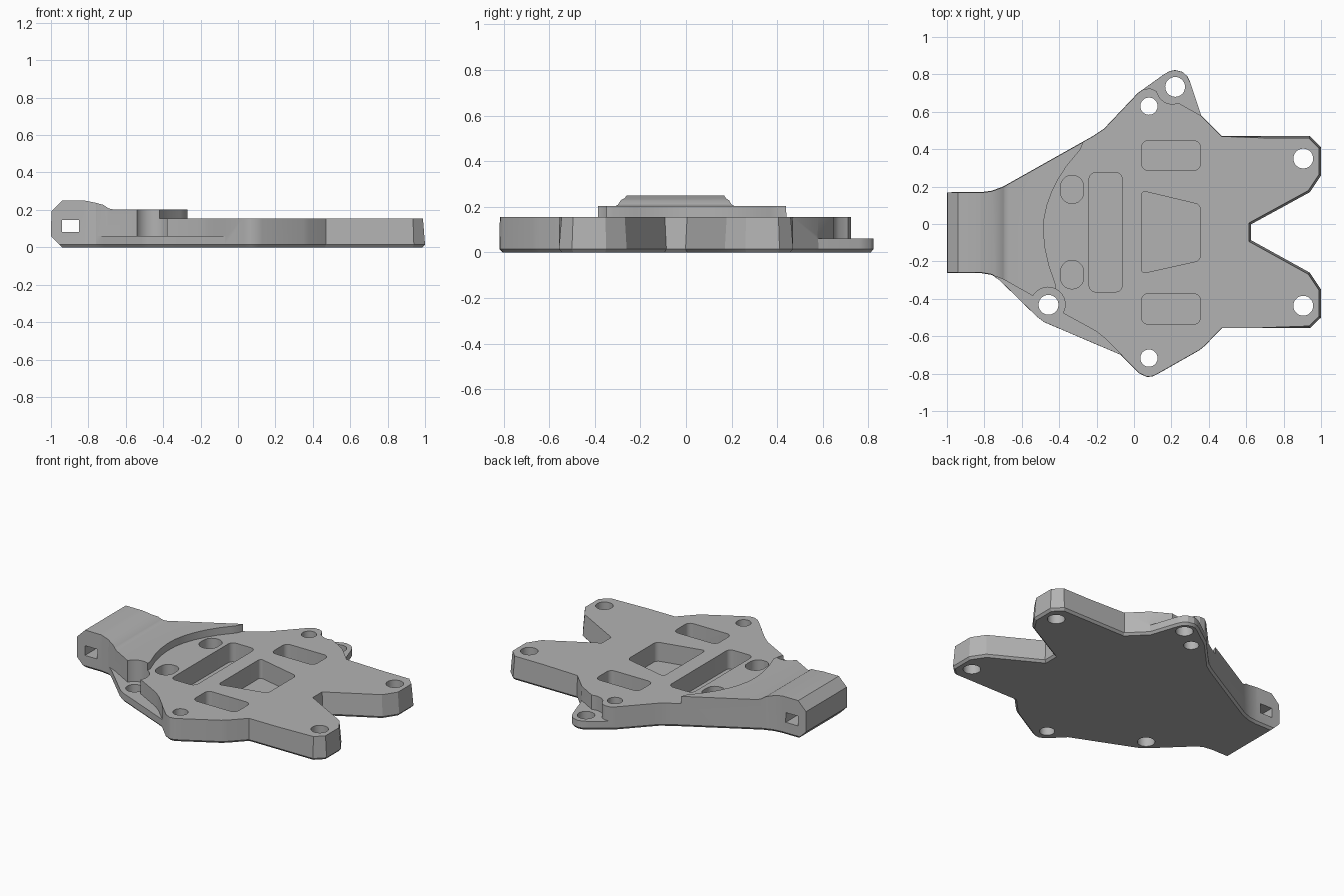
import bpy, bmesh, math
from mathutils import Vector

if "Cube" in bpy.data.objects:
    bpy.data.objects.remove(bpy.data.objects["Cube"])

grey = bpy.data.materials.new("plain grey")
grey.diffuse_color = (0.45, 0.45, 0.45, 1)
grey.use_nodes = True
grey.node_tree.nodes["Principled BSDF"].inputs["Base Color"].default_value = grey.diffuse_color


def loft(name, rings):
    """Solid through stacked rings of equal length, capped at both ends."""
    bm = bmesh.new()
    loops = [[bm.verts.new(p) for p in r] for r in rings]
    n = len(loops[0])
    bm.faces.new(loops[0][::-1])
    bm.faces.new(loops[-1])
    for a, b in zip(loops, loops[1:]):
        for i in range(n):
            j = (i + 1) % n
            bm.faces.new((a[i], a[j], b[j], b[i]))
    bmesh.ops.recalc_face_normals(bm, faces=bm.faces)
    me = bpy.data.meshes.new(name)
    bm.to_mesh(me)
    bm.free()
    ob = bpy.data.objects.new(name, me)
    bpy.context.collection.objects.link(ob)
    me.materials.append(grey)
    return ob


def inset(pts, dist):
    """Mitred inset of a clockwise outline; dist is a function of x."""
    out = []
    for i, p in enumerate(pts):
        p = Vector(p)
        d1 = (p - Vector(pts[i - 1])).normalized()
        d2 = (Vector(pts[(i + 1) % len(pts)]) - p).normalized()
        n1, n2 = Vector((d1.y, -d1.x)), Vector((d2.y, -d2.x))
        out.append(p + (n1 + n2) * dist(p.x) / (1 + n1.dot(n2)))
    return out


def at(pts, z):
    return [(p[0], p[1], z) for p in pts]


def arc(cx, cy, r, a0, a1, n):
    return [(cx + r * math.cos(math.radians(a0 + (a1 - a0) * i / n)),
             cy + r * math.sin(math.radians(a0 + (a1 - a0) * i / n)))
            for i in range(n + 1)]


def rounded(pts, r, n=5):
    """Polygon with rounded corners."""
    out = []
    for i, p in enumerate(pts):
        p = Vector(p)
        a = p + (Vector(pts[i - 1]) - p).normalized() * r
        b = p + (Vector(pts[(i + 1) % len(pts)]) - p).normalized() * r
        for k in range(n + 1):
            t = k / n
            w = 0.59 * 2 * t * (1 - t) / (2 * t * (1 - t) + 1e-9) if 0 < t < 1 else 0
            q = (1 - t) ** 2 * a + 1.414 * t * (1 - t) * p + t * t * b
            out.append(q / ((1 - t) ** 2 + 1.414 * t * (1 - t) + t * t))
    return out


def box(x0, x1, y0, y1):
    return [(x0, y0), (x1, y0), (x1, y1), (x0, y1)]


# Plate outline, clockwise from the left end
outline = [(-1, 0.17), (-0.82, 0.17), (-0.76, 0.178), (-0.70, 0.2),
           (-0.22, 0.47), (-0.16, 0.51), (0.02, 0.70), (0.16, 0.80), (0.19, 0.817),
           (0.22, 0.823), (0.26, 0.813), (0.285, 0.79), (0.30, 0.76),
           (0.36, 0.58), (0.47, 0.47), (0.94, 0.47), (1, 0.41), (1, 0.26), (0.94, 0.17),
           (0.625, -0.002), (0.625, -0.086), (0.94, -0.26), (1, -0.35), (1, -0.5),
           (0.94, -0.557), (0.47, -0.557), (0.38, -0.65), (0.35, -0.675), (0.13, -0.80),
           (0.10, -0.815), (0.07, -0.818), (0.03, -0.80), (-0.07, -0.70),
           (-0.48, -0.525), (-0.52, -0.495), (-0.72, -0.30), (-0.76, -0.272),
           (-0.82, -0.262), (-1, -0.262)]
body = loft("mounting_plate", [
    at(inset(outline, lambda x: 0.013), 0),
    at(outline, 0.015),
    at(inset(outline, lambda x: 0.02 if x > 0.6 else 0.003), 0.26)])

cutters = []


def cut(name, pts, z0, z1):
    cutters.append(loft(name, [at(pts, z0), at(pts, z1)]))


def cut_side(name, pts):
    """Cutter with an x-z profile running across the whole width."""
    cutters.append(loft(name, [[(x, y, z) for x, z in pts] for y in (-1, 1)]))


# Curved step down from the raised collar to the main deck
cut("deck_step", [(-0.27, 0.95), (-0.27, 0.44), (-0.285, 0.40), (-0.31, 0.37), (-0.36, 0.31),
                  (-0.405, 0.24), (-0.44, 0.17), (-0.465, 0.10), (-0.48, 0.03),
                  (-0.483, -0.05), (-0.475, -0.13), (-0.455, -0.22), (-0.42, -0.32),
                  (-0.42, -0.95), (1.1, -0.95), (1.1, 0.95)], 0.155, 0.4)

# Low ledges beside the deck
cut("front_ledge", [(-0.9, -0.95), (-0.9, -0.29), (-0.765, -0.271), (-0.70, -0.295),
                    (-0.54, -0.385)] + arc(-0.46, -0.43, 0.092, 145, -30, 16)
    + [(-0.2, -0.575), (-0.15, -0.615), (-0.065, -0.70), (-0.065, -0.95)], 0.06, 0.4)
cut("back_ledge", [(0.0, 0.95), (0.0, 0.69), (0.03, 0.712), (0.05, 0.722), (0.09, 0.724),
                   (0.12, 0.71), (0.14, 0.67), (0.165, 0.65), (0.20, 0.64),
                   (0.24, 0.646), (0.362, 0.577), (0.5, 0.6), (0.5, 0.95)], 0.06, 0.4)

# Collar profile: bevelled end, sloping top and bevelled underside
cut_side("collar_top", [(-1.1, 0.09), (-1, 0.19), (-0.94, 0.25), (-0.82, 0.25), (-0.77, 0.24),
                        (-0.72, 0.227), (-0.69, 0.207), (-0.67, 0.203), (1.1, 0.203),
                        (1.1, 0.5), (-1.1, 0.5)])
cut_side("collar_underside", [(-1.1, 0.16), (-1, 0.06), (-0.94, 0), (-0.94, -0.1),
                              (-1.1, -0.1)])
cut_side("cross_slot", box(-0.94, -0.85, 0.083, 0.147))

# Screw holes
for x, y, r in [(0.08, 0.63, 0.046), (0.22, 0.733, 0.053), (0.905, 0.35, 0.053),
                (0.905, -0.437, 0.053), (0.08, -0.717, 0.046), (-0.457, -0.432, 0.053)]:
    cut("screw_hole", arc(x, y, r, 0, 350, 35), -0.1, 0.4)

# Blind pockets in the deck
for pts, r in [(box(-0.24, -0.063, -0.363, 0.275), 0.035),
               (box(0.04, 0.355, 0.287, 0.445), 0.035),
               (box(0.04, 0.355, -0.535, -0.373), 0.035),
               ([(0.04, -0.265), (0.355, -0.195), (0.355, 0.103), (0.04, 0.178)], 0.025),
               (box(-0.392, -0.27, 0.11, 0.26), 0.058),
               (box(-0.392, -0.27, -0.347, -0.195), 0.058)]:
    cut("pocket", rounded(pts, r), 0.03, 0.4)

# Apply every cut, then remove the cutters
bpy.context.view_layer.objects.active = body
for c in cutters:
    m = body.modifiers.new("cut", 'BOOLEAN')
    m.operation, m.solver, m.object = 'DIFFERENCE', 'EXACT', c
    bpy.ops.object.modifier_apply(modifier=m.name)
    bpy.data.objects.remove(c)

bpy.ops.object.select_all(action='DESELECT')
body.select_set(True)
bpy.ops.object.shade_smooth_by_angle(angle=math.radians(25))
